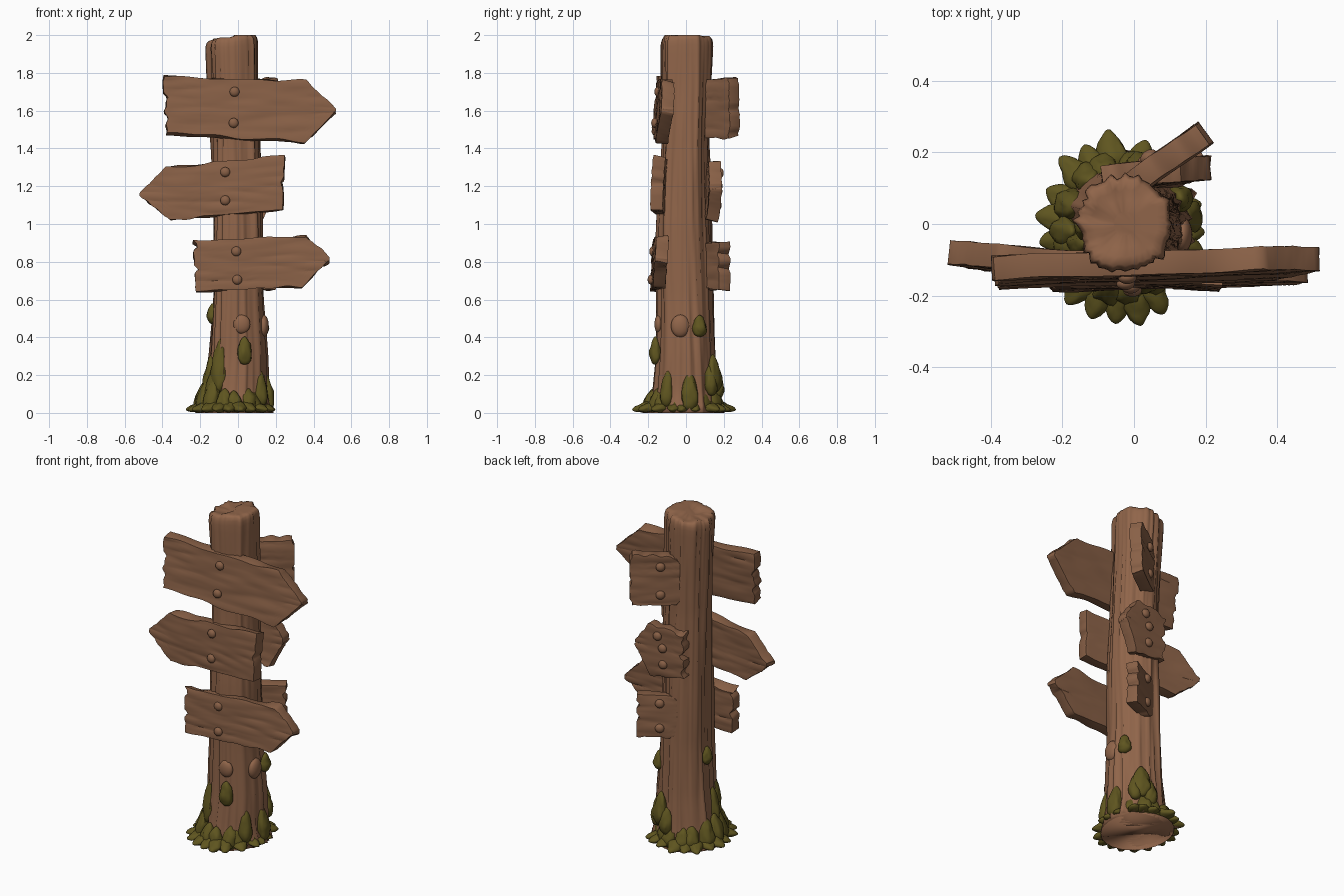
import bpy, bmesh, math, random
from mathutils import Vector, Matrix, noise

random.seed(4)
cube = bpy.data.objects.get("Cube")
if cube:
    bpy.data.objects.remove(cube)


def material(name, rgb):
    m = bpy.data.materials.new(name)
    m.use_nodes = True
    m.diffuse_color = (*rgb, 1)
    m.node_tree.nodes["Principled BSDF"].inputs["Base Color"].default_value = (*rgb, 1)
    return m


WOOD = material("brown wood", (0.28, 0.13, 0.068))
PLANK = material("plank wood", (0.25, 0.118, 0.062))
MOSS = material("olive moss", (0.115, 0.092, 0.014))


def finish(name, bm, mats):
    bmesh.ops.recalc_face_normals(bm, faces=bm.faces[:])
    for f in bm.faces:
        f.smooth = True
    mesh = bpy.data.meshes.new(name)
    bm.to_mesh(mesh)
    bm.free()
    for m in mats:
        mesh.materials.append(m)
    ob = bpy.data.objects.new(name, mesh)
    bpy.context.collection.objects.link(ob)
    return ob


def lerp_table(table, z):
    for a, b in zip(table, table[1:]):
        if z <= b[0]:
            t = (z - a[0]) / (b[0] - a[0])
            return [p + (q - p) * t for p, q in zip(a[1:], b[1:])]
    return table[-1][1:]


# Post: height, centre x, centre y, radius x, radius y
POST = [(0, -.01, 0, .19, .19), (.1, -.01, 0, .165, .175), (.3, 0, 0, .152, .16),
        (.6, 0, -.005, .135, .148), (1, 0, -.01, .13, .138), (1.4, -.01, -.008, .124, .126),
        (1.75, -.02, 0, .13, .128), (1.93, -.025, 0, .135, .13)]


def post():
    bm = bmesh.new()
    n, layers = 72, []
    heights = [1.93 * i / 48 for i in range(49)]
    # rings up the trunk, then rounded rings closing the top
    for z, k in [(z, 1) for z in heights] + [(1.95, .985), (1.965, .95), (1.975, .88), (1.976, .7),
                                              (1.978, .5), (1.975, .25)]:
        cx, cy, rx, ry = lerp_table(POST, z)
        ring = []
        for i in range(n):
            a = math.tau * i / n
            c, s = math.cos(a), math.sin(a)
            grain = abs(noise.noise((c * 5, s * 5, z * .7))) * .035 - .008
            lump = noise.noise((c * 1.4, s * 1.4, z * 1.5 + 7)) * .012
            r = k * (1 + (grain + lump) / .13)
            top = 0
            if z > 1.85:
                top = (z - 1.85) * .1 * (c * 1.2 + 1) + noise.noise((c * k * 2, s * k * 2, 3)) * (z - 1.85) * .15
            ring.append(bm.verts.new((cx + rx * r * c, cy + ry * r * s, min(z + top, 2))))
        layers.append(ring)
    for lo, hi in zip(layers, layers[1:]):
        for i in range(n):
            j = (i + 1) % n
            bm.faces.new((lo[i], lo[j], hi[j], hi[i]))
    bm.faces.new(layers[0])
    bm.faces.new(layers[-1])
    finish("post", bm, [WOOD])


def knot(name, pos, size):
    bm = bmesh.new()
    bmesh.ops.create_icosphere(bm, subdivisions=3, radius=1,
                               matrix=Matrix.Translation(pos) @ Matrix.Diagonal((*size, 1)))
    finish(name, bm, [WOOD])


def board(name, outline, origin, slope, tilt, bolts, side, notch=.018, thick=.066):
    """outline: square end low, square end high, shoulder high, tip, shoulder low (distance, z)"""
    A, B, C, D, E = [Vector(p) for p in outline]
    zc = (A.y + B.y) / 2
    along = Vector((1, slope)).normalized()
    seed = zc * 9 + side

    def place(s, z, out=0):
        p = Vector(origin) + along * s
        return Vector((p.x, p.y + tilt * (z - zc), z)) + Vector((-along.y, along.x, 0)) * out

    # surface grid following the outline
    bm = bmesh.new()
    nu, nv, grid = 44, 20, []
    for i in range(nu + 1):
        u = i / nu
        if u < .75:
            lo, hi = A.lerp(E, u / .75), B.lerp(C, u / .75)
        else:
            t = (u - .75) / .25 * .93
            lo, hi = E.lerp(D, t), C.lerp(D, t)
        row = []
        for j in range(nv + 1):
            v = j / nv
            p = lo.lerp(hi, v)
            # chipped square end
            chip = max(0, noise.noise((v * 6, seed, 0))) * 2 + max(0, 1 - abs(v - .48) * 14) * .9
            p.x += (E.x - A.x) / abs(E.x - A.x) * notch * chip * max(0, 1 - u * 9)
            p.y += noise.noise((u * 6, seed, v)) * .012
            # long grain dents
            dent = noise.noise((p.x * 5, p.y * 38, seed)) * .006 + noise.noise((p.x * 3, p.y * 4, seed)) * .008
            row.append(bm.verts.new(place(p.x, p.y, dent)))
        grid.append(row)
    for a, b in zip(grid, grid[1:]):
        for j in range(nv):
            bm.faces.new((a[j], b[j], b[j + 1], a[j + 1]))
    ob = finish(name, bm, [PLANK])
    solid = ob.modifiers.new("thickness", 'SOLIDIFY')
    solid.thickness, solid.offset = thick, 0
    bev = ob.modifiers.new("worn edges", 'BEVEL')
    bev.width, bev.segments, bev.limit_method, bev.angle_limit = .01, 3, 'ANGLE', math.radians(50)
    # domed bolts on the outer face
    bm = bmesh.new()
    for s, z in bolts:
        turn = Matrix.Rotation(math.atan(slope), 4, 'Z')
        m = Matrix.Translation(place(s, z, side * (thick / 2 + .003))) @ turn @ Matrix.Diagonal((.026, .018, .026, 1))
        bmesh.ops.create_icosphere(bm, subdivisions=3, radius=1, matrix=m)
    finish(name + "_bolts", bm, [PLANK])


post()
knot("right_knot", (.135, -.03, .46), (.028, .05, .06))
knot("front_knot", (.02, -.145, .47), (.045, .022, .05))

# Front boards
board("upper_front_board", [(-.385, 1.475), (-.4, 1.78), (.36, 1.76), (.53, 1.6), (.35, 1.43)],
      (0, -.12), .045, .1, [(-.02, 1.7), (-.025, 1.535)], -1)
board("middle_front_board", [(.24, 1.075), (.25, 1.36), (-.38, 1.3), (-.53, 1.16), (-.36, 1.02)],
      (0, -.128), -.09, .03, [(-.065, 1.275), (-.065, 1.125)], -1)
board("lower_front_board", [(-.225, .64), (-.24, .905), (.36, .935), (.495, .81), (.34, .67)],
      (0, -.145), .025, .06, [(-.01, .855), (-.005, .705)], -1)

# Back boards, the upper and lower ones running into the post
board("upper_back_board", [(0, 1.455), (0, 1.775), (-.26, 1.755), (-.33, 1.6), (-.26, 1.47)],
      (.2, .258), .72, 0, [(-.17, 1.7), (-.17, 1.53)], 1)
board("middle_back_board", [(-.09, 1.04), (-.09, 1.31), (.13, 1.33), (.22, 1.2), (.13, 1.02)],
      (0, .135), .09, .05, [(.07, 1.27), (.04, 1.2), (.04, 1.1)], 1)
board("lower_back_board", [(0, .65), (0, .905), (-.22, .9), (-.28, .78), (-.22, .66)],
      (.185, .205), .5, 0, [(-.13, .86), (-.13, .71)], 1)


# Moss
def leaf(bm, pos, size, yaw, lean):
    """A lumpy teardrop: size is (width, depth, half length), leaning outward from upright."""
    m = Matrix.Translation(pos) @ Matrix.Rotation(yaw, 4, 'Z') @ Matrix.Rotation(lean, 4, 'Y')
    made = bmesh.ops.create_icosphere(bm, subdivisions=3, radius=1)["verts"]
    shift = random.random() * 50
    for v in made:
        taper = 1 - .3 * v.co.z
        bump = 1 + noise.noise(v.co * 1.8 + Vector((shift, 0, 0))) * .28
        co = m @ Vector((v.co.x * size[1] * taper * bump, v.co.y * size[0] * taper * bump, v.co.z * size[2]))
        co.z = max(co.z, .003)
        v.co = co


def around(yaw, r):
    return -.035 + math.cos(yaw) * r * .87, -.012 + math.sin(yaw) * r


bm = bmesh.new()
for i in range(19):
    yaw = math.tau * i / 19 + random.uniform(-.08, .08)
    r = random.uniform(.19, .22)
    leaf(bm, (*around(yaw, r), .028), (.04, .026, .066), yaw, 1.75)
for i in range(15):
    yaw = math.tau * (i + .5) / 15 + random.uniform(-.12, .12)
    h = random.uniform(.05, .085)
    leaf(bm, (*around(yaw, .178), h), (.043, .034, h + .01), yaw, -.2)
for x, y, z, w, h in [(-.1, -.125, .25, .045, .15), (-.145, -.06, .2, .04, .12), (.07, .15, .21, .05, .1),
                      (.12, -.1, .13, .035, .1), (-.13, -.115, .14, .05, .1), (.02, .165, .15, .04, .08),
                      (.155, .02, .11, .045, .1), (.1, .13, .17, .035, .08)]:
    leaf(bm, (x, y, z), (w, .032, h), math.atan2(y, x), -.1)
# small separate tufts on the trunk
leaf(bm, (.035, -.163, .33), (.038, .028, .075), -1.4, 0)
leaf(bm, (-.135, -.01, .525), (.032, .027, .055), math.pi, 0)
leaf(bm, (.13, .072, .46), (.037, .03, .058), .5, 0)
# bare earth on the underside
bmesh.ops.recalc_face_normals(bm, faces=bm.faces[:])
for f in bm.faces:
    if f.calc_center_median().z < .0035:
        f.material_index = 1
finish("moss", bm, [MOSS, WOOD])

bm = bmesh.new()
bmesh.ops.create_cone(bm, cap_ends=True, segments=30, radius1=.22, radius2=.2, depth=.012,
                      matrix=Matrix.Translation((-.035, -.012, .006)) @ Matrix.Diagonal((.87, 1, 1, 1)))
finish("earth_base", bm, [WOOD])
